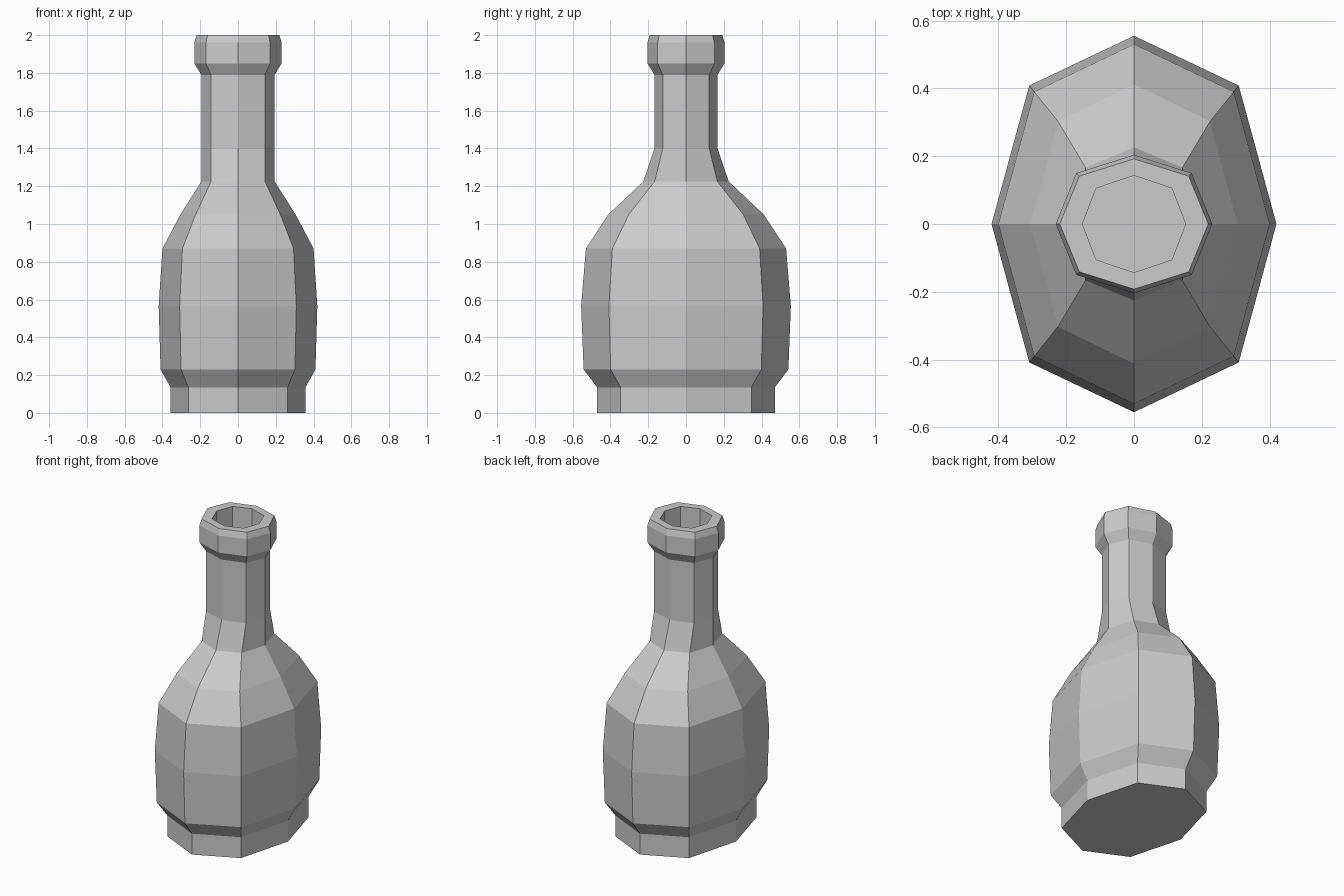
import bpy, bmesh, math

if "Cube" in bpy.data.objects:
    bpy.data.objects.remove(bpy.data.objects["Cube"])

SIDES = 8
DIAG = 1.04  # diagonal corners bulge slightly beyond a true ellipse

# Profile from base to rim, then down the bore: (x radius, y radius, z)
PROFILE = [
    (0.357, 0.470, 0.0),     # foot
    (0.357, 0.470, 0.135),
    (0.410, 0.542, 0.23),    # body
    (0.420, 0.555, 0.565),
    (0.400, 0.530, 0.87),
    (0.305, 0.412, 1.05),    # shoulder
    (0.194, 0.226, 1.225),
    (0.194, 0.167, 1.40),    # neck
    (0.194, 0.167, 1.79),
    (0.231, 0.204, 1.85),    # lip
    (0.231, 0.204, 1.96),
    (0.219, 0.192, 2.0),
    (0.152, 0.143, 2.0),     # mouth
    (0.152, 0.143, 1.70),    # bore floor
]


def add_ring(bm, rx, ry, z):
    ring = []
    for i in range(SIDES):
        a = 2 * math.pi * i / SIDES
        k = DIAG if i % 2 else 1.0
        ring.append(bm.verts.new((rx * k * math.cos(a), ry * k * math.sin(a), z)))
    return ring


# Flattened eight-sided bottle, lofted ring by ring
bm = bmesh.new()
rings = [add_ring(bm, *p) for p in PROFILE]
for low, high in zip(rings, rings[1:]):
    for i in range(SIDES):
        j = (i + 1) % SIDES
        bm.faces.new((low[i], low[j], high[j], high[i]))
bm.faces.new(rings[0][::-1])
bm.faces.new(rings[-1])
bmesh.ops.recalc_face_normals(bm, faces=bm.faces[:])

mesh = bpy.data.meshes.new("bottle")
bm.to_mesh(mesh)
bm.free()
bottle = bpy.data.objects.new("bottle", mesh)
bpy.context.collection.objects.link(bottle)
